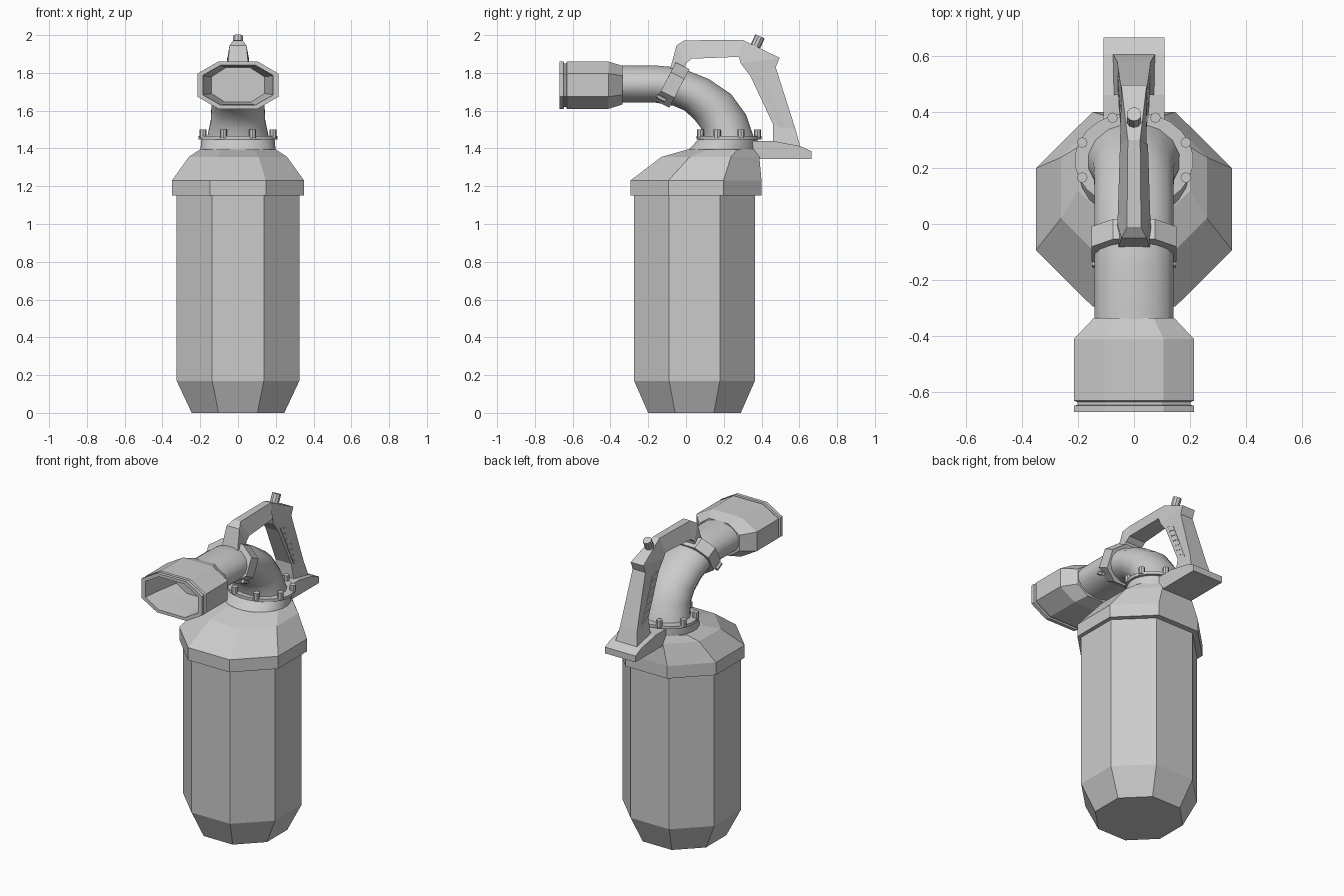
import bpy, bmesh, math
from mathutils import Vector

if "Cube" in bpy.data.objects:
    bpy.data.objects.remove(bpy.data.objects["Cube"])


def loft(name, rings, smooth=0):
    """Skin a closed solid through rings of equal point count."""
    bm = bmesh.new()
    rows = [[bm.verts.new(p) for p in r] for r in rings]
    n = len(rows[0])
    for a, b in zip(rows, rows[1:]):
        for i in range(n):
            j = (i + 1) % n
            bm.faces.new((a[i], a[j], b[j], b[i]))
    bm.faces.new(rows[0])
    bm.faces.new(rows[-1])
    bmesh.ops.recalc_face_normals(bm, faces=bm.faces)
    me = bpy.data.meshes.new(name)
    bm.to_mesh(me)
    bm.free()
    ob = bpy.data.objects.new(name, me)
    bpy.context.collection.objects.link(ob)
    if smooth:
        bpy.ops.object.select_all(action='DESELECT')
        ob.select_set(True)
        bpy.context.view_layer.objects.active = ob
        bpy.ops.object.shade_smooth_by_angle(angle=math.radians(smooth))
    return ob


def octagon(k):
    return [(1, k), (k, 1), (-k, 1), (-1, k), (-1, -k), (-k, -1), (k, -1), (1, -k)]


def circle(n):
    return [(math.cos(2 * math.pi * (i + .5) / n), math.sin(2 * math.pi * (i + .5) / n))
            for i in range(n)]


def ring(p, q, w, shape):
    """Section of half width w in x, spanning (y, z) points p to q."""
    p, q = Vector((0, *p)), Vector((0, *q))
    c, v = (p + q) / 2, (p - q) / 2
    return [c + Vector((w * a, 0, 0)) + v * b for a, b in shape]


def slab(name, profile, w):
    """Extrude a (y, z) outline across x."""
    return loft(name, [[(s * w, y, z) for y, z in profile] for s in (-1, 1)])


def cylinder(name, loc, r, d, n, tilt=0):
    bpy.ops.mesh.primitive_cylinder_add(vertices=n, radius=r, depth=d, location=loc,
                                        rotation=(tilt, 0, 0))
    bpy.context.object.name = name


OCT, NOZ = octagon(.42), octagon(.49)

# Tank and its stepped shoulder
loft("tank", [ring((b, z), (f, z), w, OCT) for z, f, b, w in [
    (0, -.2, .29, .245), (.17, -.275, .365, .325), (1.2, -.275, .365, .325)]])
loft("shoulder", [ring((b, z), (f, z), w, OCT) for z, f, b, w in [
    (1.15, -.295, .4, .35), (1.23, -.295, .4, .35),
    (1.355, -.13, .388, .26), (1.395, .01, .382, .2)]])

# Neck and flange with bolts
R24 = circle(24)
loft("neck", [ring((.385, 1.375), (-.01, 1.375), .2, R24),
              ring((.385, 1.4), (.02, 1.4), .2, R24),
              ring((.38, 1.455), (.07, 1.455), .195, R24)], 30)
loft("flange", [ring((.4, z), (.055, z), .212, R24) for z in (1.447, 1.465)], 30)
for i in range(8):
    a = math.pi * (i + .5) / 4
    cylinder("flange_bolt", (.2 * math.cos(a), .228 + .163 * math.sin(a), 1.477), .019, .045, 8)

# Elbow pipe
R16 = circle(16)
loft("elbow_pipe", [ring(p, q, w, R16) for p, q, w in [
    ((-.37, 1.84), (-.37, 1.64), .143), ((-.15, 1.84), (-.16, 1.64), .143),
    ((-.03, 1.83), (-.07, 1.625), .143), ((.12, 1.77), (-.01, 1.6), .143),
    ((.24, 1.69), (.04, 1.555), .143), ((.32, 1.58), (.075, 1.51), .147),
    ((.365, 1.45), (.088, 1.45), .168)]], 50)

# Nozzle with groove and hollow mouth
loft("nozzle", [ring((y, 1.735 + h), (y, 1.735 - h), w, NOZ) for y, w, h in [
    (-.335, .143, .102), (-.41, .214, .125), (-.63, .214, .125), (-.635, .202, .115),
    (-.645, .202, .115), (-.648, .214, .125), (-.67, .214, .125), (-.67, .186, .106),
    (-.6, .178, .1), (-.42, .14, .09)]])

# Clamp band around the pipe
loft("clamp", [ring((-.018 + s * .036, 1.838 - s * .018),
                    (-.124 + s * .036, 1.634 - s * .018), .152, NOZ) for s in (-1, 1)])
for s in (-1, 1):
    cylinder("clamp_bolt", (s * .14, -.13, 1.665), .012, .05, 6, math.radians(62))

# Handle: outer point, inner point, outer and inner half widths
handle = [
    ((-.095, 1.78), (-.025, 1.75), .06, .06),
    ((-.05, 1.945), (.0, 1.85), .045, .06),
    ((-.01, 1.972), (.03, 1.875), .025, .058),
    ((.3, 1.975), (.28, 1.885), .022, .05),
    ((.495, 1.88), (.29, 1.85), .045, .045),
    ((.475, 1.83), (.34, 1.785), .045, .045),
    ((.58, 1.5), (.46, 1.53), .06, .055),
    ((.605, 1.41), (.46, 1.42), .075, .075)]
loft("handle", [[(-wo, *o), (wo, *o), (wi, *i), (-wi, *i)] for o, i, wo, wi in handle])

# Foot of the handle, running into the shoulder
slab("handle_foot", [(.3, 1.345), (.665, 1.345), (.665, 1.385), (.605, 1.412),
                     (.46, 1.44), (.3, 1.44)], .108)

# Ribbed grip on the rear leg
for i in range(7):
    y, z = .36 + .0185 * i, 1.795 - .041 * i
    slab("grip_rib", [(y, z), (y + .05, z - .015), (y + .064, z - .05), (y + .014, z - .035)],
         .05 + .0015 * i)

# Thumb button on the rear slope
cylinder("button", (0, .375, 1.957), .027, .08, 10, math.radians(-25))
